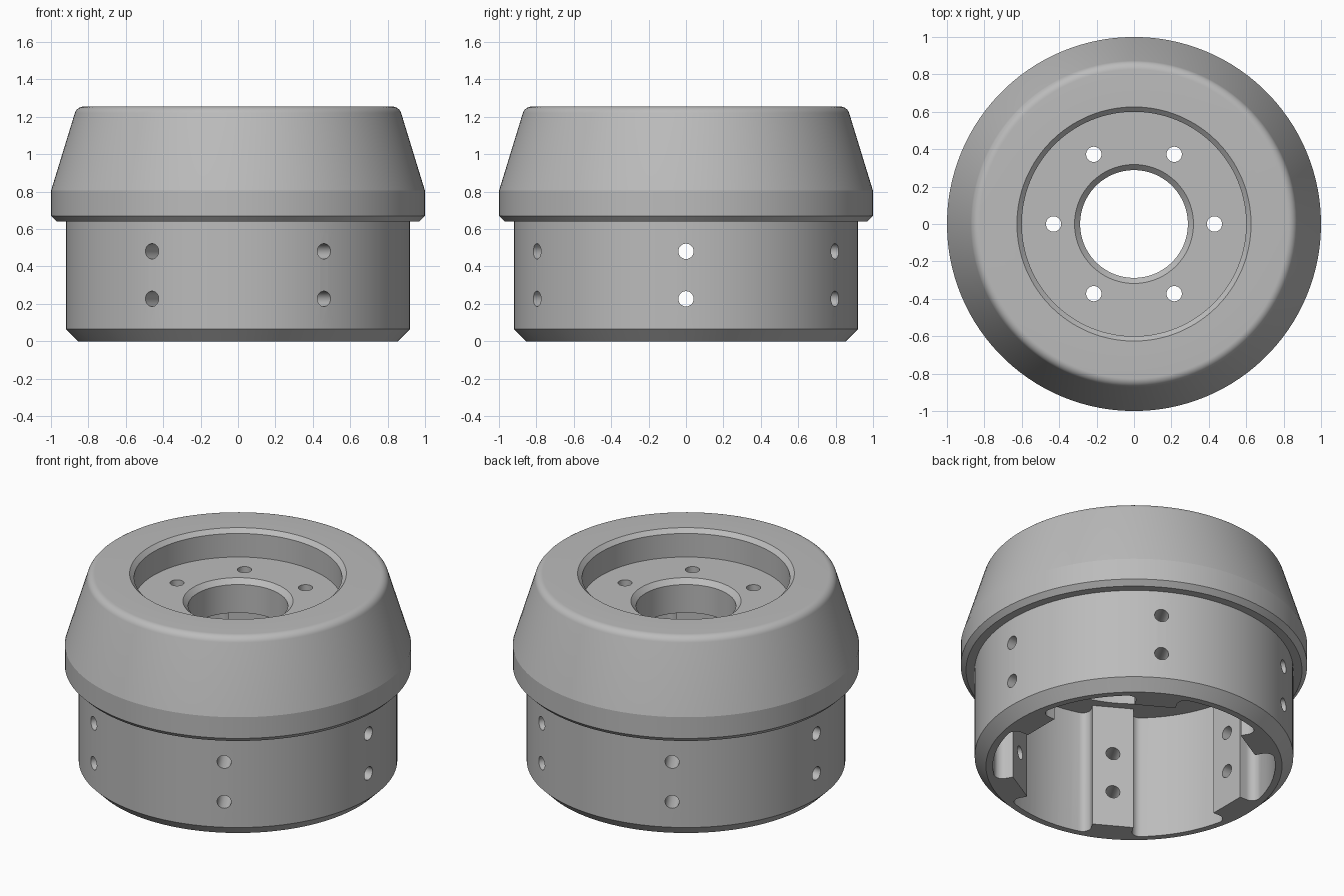
import bpy, bmesh
from math import sin, cos, pi, radians, sqrt, atan2
from mathutils import Matrix

if "Cube" in bpy.data.objects:
    bpy.data.objects.remove(bpy.data.objects["Cube"], do_unlink=True)

SEGMENTS = 120
LOBES = 6

# One bare metal colour
metal = bpy.data.materials.new("grey metal")
metal.use_nodes = True
grey = (0.5, 0.5, 0.5, 1)
metal.diffuse_color = grey
metal.node_tree.nodes["Principled BSDF"].inputs["Base Color"].default_value = grey


def make_object(name, bm):
    bmesh.ops.recalc_face_normals(bm, faces=bm.faces)
    mesh = bpy.data.meshes.new(name)
    bm.to_mesh(mesh)
    bm.free()
    mesh.materials.append(metal)
    obj = bpy.data.objects.new(name, mesh)
    bpy.context.collection.objects.link(obj)
    return obj


def lathe(name, profile):
    """Turn a closed (radius, z) profile about the z axis."""
    bm = bmesh.new()
    rings = []
    for i in range(SEGMENTS):
        a = 2 * pi * (i + 0.5) / SEGMENTS
        rings.append([bm.verts.new((r * cos(a), r * sin(a), z)) for r, z in profile])
    count = len(profile)
    for i in range(SEGMENTS):
        here, there = rings[i], rings[(i + 1) % SEGMENTS]
        for j in range(count):
            k = (j + 1) % count
            bm.faces.new((here[j], there[j], there[k], here[k]))
    return make_object(name, bm)


def cavity(name, top):
    """Prism with six pockets separated by flat-faced bosses."""
    boss_r, half, pocket_r, fillet = 0.70, 0.12, 0.815, 0.05
    cy = half + fillet
    cx = sqrt((pocket_r - fillet) ** 2 - cy ** 2)
    end = atan2(cy, cx)
    # Boss corner, rounded pocket corner, then half of the pocket wall
    side = [(boss_r, half)]
    for i in range(9):
        a = -pi / 2 + (end + pi / 2) * i / 8
        side.append((cx + fillet * cos(a), cy + fillet * sin(a)))
    for i in range(1, 6):
        a = end + (pi / LOBES - end) * i / 5
        side.append((pocket_r * cos(a), pocket_r * sin(a)))
    lobe = [(x, -y) for x, y in reversed(side[:-1])] + side
    bm = bmesh.new()
    verts = []
    for n in range(LOBES):
        turn = Matrix.Rotation(2 * pi * n / LOBES, 3, 'Z')
        for x, y in lobe:
            v = bm.verts.new((x, y, -0.1))
            v.co = turn @ v.co
            verts.append(v)
    base = bm.faces.new(verts)
    out = bmesh.ops.extrude_face_region(bm, geom=[base])
    for v in out["geom"]:
        if isinstance(v, bmesh.types.BMVert):
            v.co.z = top
    return make_object(name, bm)


def drills(name, radius, depth, places):
    """Cylinders placed by a list of matrices."""
    bm = bmesh.new()
    for place in places:
        bmesh.ops.create_cone(bm, cap_ends=True, segments=32, radius1=radius,
                              radius2=radius, depth=depth, matrix=place)
    return make_object(name, bm)


def cut(target, cutter):
    mod = target.modifiers.new("cut", 'BOOLEAN')
    mod.operation = 'DIFFERENCE'
    mod.solver = 'EXACT'
    mod.object = cutter
    bpy.context.view_layer.objects.active = target
    bpy.ops.object.modifier_apply(modifier=mod.name)
    bpy.data.objects.remove(cutter, do_unlink=True)


# Turned body: skirt, flange, cone, rounded shoulder, recess, central bore
shoulder = [(0.825 + 0.05 * cos(radians(a)), 1.205 + 0.05 * sin(radians(a)))
            for a in range(18, 91, 9)]
profile = [(0.5, 0), (0.855, 0), (0.92, 0.065), (0.92, 0.64), (0.97, 0.64),
           (1, 0.67), (1, 0.805)] + shoulder
profile += [(0.626, 1.255), (0.6, 1.23), (0.6, 1.08), (0.318, 1.08),
            (0.288, 1.05), (0.288, 0.87), (0.5, 0.87)]
body = lathe("drum_body", profile)

# Inner counterbore and pocketed cavity
cut(body, lathe("counterbore_cutter", [(0.4, -0.1), (0.65, -0.1), (0.65, 0.87), (0.4, 0.87)]))
cut(body, cavity("pocket_cutter", 0.79))

# Side holes through the bosses, and bolt holes in the recess floor
angles = [2 * pi * n / LOBES for n in range(LOBES)]
side_places = [Matrix.Rotation(a, 4, 'Z') @ Matrix.Translation((0.8, 0, z))
               @ Matrix.Rotation(pi / 2, 4, 'Y') for a in angles for z in (0.227, 0.481)]
bolt_places = [Matrix.Rotation(a, 4, 'Z') @ Matrix.Translation((0.43, 0, 1)) for a in angles]
cut(body, drills("side_hole_cutter", 0.041, 0.5, side_places))
cut(body, drills("bolt_hole_cutter", 0.041, 0.5, bolt_places))

# Smooth the turned surfaces, keep machined edges crisp
bpy.ops.object.select_all(action='DESELECT')
body.select_set(True)
bpy.context.view_layer.objects.active = body
bpy.ops.object.shade_smooth_by_angle(angle=radians(14))
